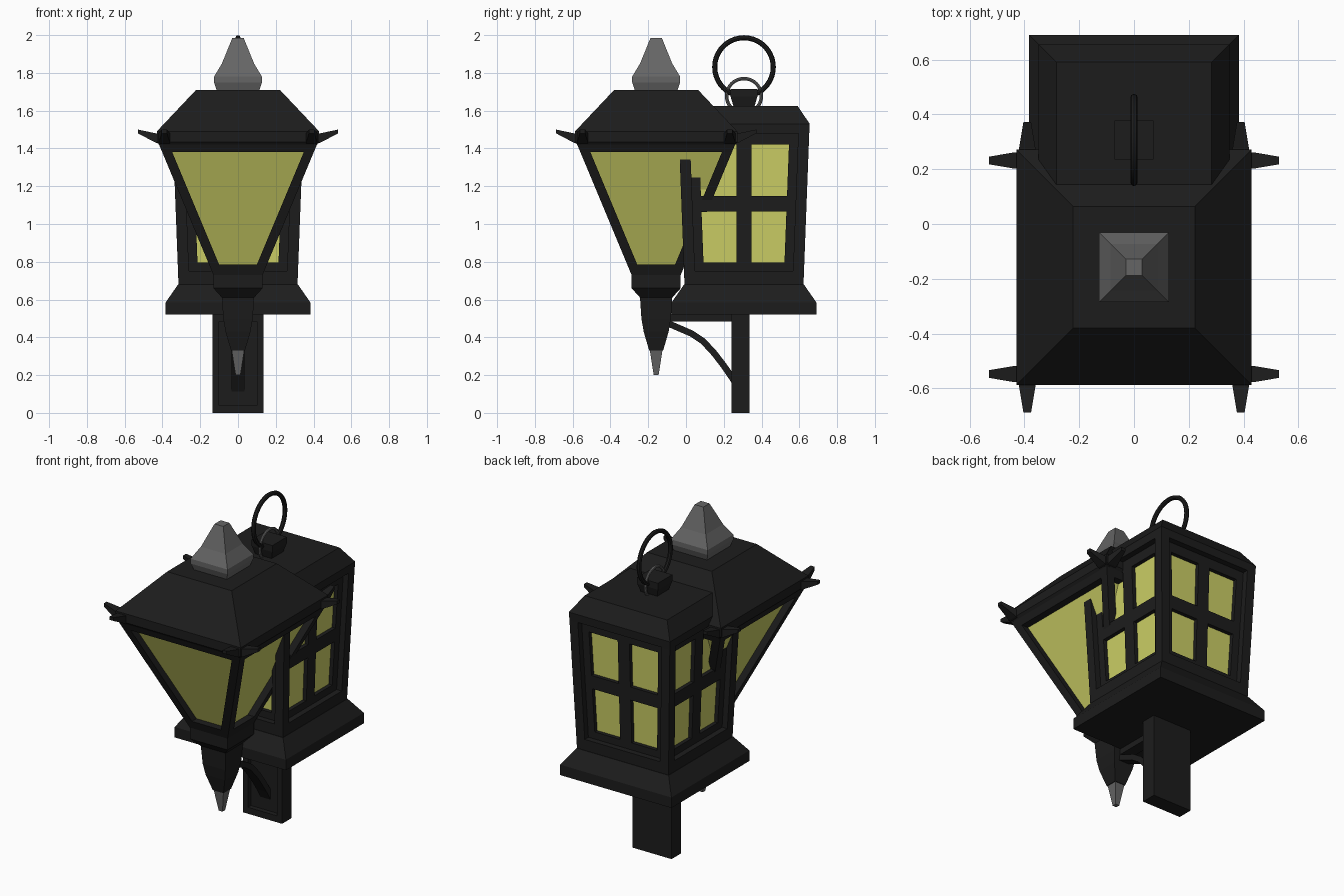
import bpy, bmesh, math
from mathutils import Vector, Matrix

if "Cube" in bpy.data.objects:
    bpy.data.objects.remove(bpy.data.objects["Cube"])

AY, BY = -0.158, 0.307   # centres of front and back lanterns


def material(name, c):
    m = bpy.data.materials.new(name)
    m.diffuse_color = (*c, 1)
    m.use_nodes = True
    m.node_tree.nodes["Principled BSDF"].inputs["Base Color"].default_value = m.diffuse_color
    return m


BLACK = material("black_metal", (0.012, 0.012, 0.012))
GLASS = material("yellow_glass", (0.6, 0.62, 0.13))
STEEL = material("grey_metal", (0.13, 0.13, 0.13))


def finish(name, bm, mat, cy=0.0):
    bmesh.ops.recalc_face_normals(bm, faces=bm.faces)
    me = bpy.data.meshes.new(name)
    bm.to_mesh(me)
    bm.free()
    me.materials.append(mat)
    ob = bpy.data.objects.new(name, me)
    ob.location.y = cy
    bpy.context.collection.objects.link(ob)
    return ob


def skin(bm, rings):
    """Closed loft through four-point rings."""
    rs = [[bm.verts.new(p) for p in r] for r in rings]
    for a, b in zip(rs, rs[1:]):
        for i in range(4):
            j = (i + 1) % 4
            bm.faces.new((a[i], a[j], b[j], b[i]))
    bm.faces.new(rs[0])
    bm.faces.new(rs[-1])


def rect(z, x0, x1, y0, y1):
    return [(x0, y0, z), (x1, y0, z), (x1, y1, z), (x0, y1, z)]


def square_stack(name, profile, mat, cy):
    bm = bmesh.new()
    skin(bm, [rect(z, -h, h, -h, h) for h, z in profile])
    return finish(name, bm, mat, cy)


def box(bm, x0, x1, y0, y1, z0, z1):
    skin(bm, [rect(z0, x0, x1, y0, y1), rect(z1, x0, x1, y0, y1)])


def four_sides(name, ring_sets, mat, cy):
    """Repeat lofts on all four sides of a lantern."""
    bm = bmesh.new()
    for k in range(4):
        R = Matrix.Rotation(k * math.pi / 2, 3, 'Z')
        for rings in ring_sets:
            skin(bm, [[R @ Vector(p) for p in r] for r in rings])
    return finish(name, bm, mat, cy)


# ---------- front lantern ----------
def ha(z):
    return 0.13 + 0.417 * (z - 0.73)


square_stack("front_roof", [(ha(1.38), 1.38), (0.418, 1.42), (0.43, 1.435),
                            (0.43, 1.49), (0.222, 1.71)], BLACK, AY)
square_stack("front_finial", [(0.11, 1.70), (0.127, 1.75), (0.127, 1.78), (0.10, 1.825),
                              (0.085, 1.85), (0.03, 1.985)], STEEL, AY)
square_stack("front_glass", [(ha(0.77) - 0.045, 0.77), (ha(1.39) - 0.045, 1.39)], GLASS, AY)
square_stack("front_collar", [(0.085, 0.61), (0.13, 0.66), (0.13, 0.73),
                              (ha(0.785), 0.785)], BLACK, AY)
square_stack("front_stem", [(0.037, 0.33), (0.066, 0.43), (0.078, 0.5), (0.086, 0.62)], BLACK, AY)
square_stack("front_tip", [(0.013, 0.2), (0.034, 0.335)], STEEL, AY)
four_sides("front_corner_posts",
           [[rect(z, ha(z) - 0.053, ha(z), -ha(z), -ha(z) + 0.053) for z in (0.75, 1.40)]],
           BLACK, AY)

# corner spikes, two at each corner
spikes = []
for u in (-0.39, 0.39):
    spikes.append([[(u - w, -r, z - t), (u + w, -r, z - t), (u + w, -r, z + t), (u - w, -r, z + t)]
                   for r, z, w, t in ((0.40, 1.45, 0.03, 0.03), (0.435, 1.455, 0.03, 0.025),
                                      (0.53, 1.49, 0.014, 0.01))])
four_sides("roof_spikes", spikes, BLACK, AY)


# ---------- back lantern ----------
def hb(z):
    return 0.315 + 0.038 * (z - 0.68)


square_stack("back_base", [(0.383, 0.52), (0.383, 0.585), (0.317, 0.68)], BLACK, BY)
square_stack("back_roof", [(hb(1.48), 1.48), (0.348, 1.53), (0.284, 1.625)], BLACK, BY)
square_stack("back_glass", [(hb(0.68) - 0.06, 0.68), (hb(1.49) - 0.06, 1.49)], GLASS, BY)
square_stack("back_lower_rail", [(hb(0.67), 0.67), (hb(0.75), 0.75)], BLACK, BY)
four_sides("back_corner_posts",
           [[rect(z, hb(z) - 0.058, hb(z), -hb(z), -hb(z) + 0.058) for z in (0.67, 1.49)]],
           BLACK, BY)


def bar(z0, z1, left, right):
    """Window bar, recessed from the outer frame."""
    return [rect(z, left(z), right(z), -hb(z) + 0.036, -hb(z) + 0.075) for z in (z0, z1)]


def edge(z):
    return hb(z) - 0.058


def pane(z):
    return hb(z) - 0.105


four_sides("back_window_bars", [
    bar(0.74, 1.49, lambda z: -0.04, lambda z: 0.04),
    bar(0.74, 1.49, pane, edge),
    bar(0.74, 1.49, lambda z: -edge(z), lambda z: -pane(z)),
    bar(0.74, 0.795, lambda z: -edge(z), edge),
    bar(1.065, 1.148, lambda z: -edge(z), edge),
    bar(1.42, 1.49, lambda z: -edge(z), edge)], BLACK, BY)
square_stack("ring_block", [(0.055, 1.62), (0.071, 1.675), (0.071, 1.715)], BLACK, BY)

# hanging rings
for name, R, r, z, mat in (("hanging_ring", 0.155, 0.0135, 1.831, BLACK),
                           ("small_ring", 0.092, 0.009, 1.678, STEEL)):
    bpy.ops.mesh.primitive_torus_add(major_radius=R, minor_radius=r, major_segments=40,
                                     minor_segments=8, location=(0, BY, z),
                                     rotation=(0, math.pi / 2, 0))
    ring = bpy.context.object
    ring.name = name
    ring.data.materials.append(mat)
    bpy.ops.object.shade_smooth_by_angle()

# ---------- wall plate with raised rim ----------
bm = bmesh.new()
box(bm, -0.135, 0.135, 0.27, 0.335, 0, 0.53)
for s in (-1, 1):
    box(bm, min(s * 0.135, s * 0.1), max(s * 0.135, s * 0.1), 0.24, 0.275, 0, 0.53)
box(bm, -0.1, 0.1, 0.24, 0.275, 0, 0.04)
box(bm, -0.1, 0.1, 0.24, 0.275, 0.485, 0.53)
finish("wall_plate", bm, BLACK)

# ---------- support beam and curved arm ----------
bm = bmesh.new()
box(bm, -0.035, 0.035, -0.12, 0.26, 0.485, 0.525)
finish("support_beam", bm, BLACK)

path = [Vector((0, y, z)) for y, z in ((-0.12, 0.485), (-0.04, 0.45), (0.03, 0.42), (0.09, 0.38),
                                       (0.15, 0.315), (0.20, 0.25), (0.245, 0.185), (0.285, 0.12))]
rings = []
for i, p in enumerate(path):
    t = (path[min(i + 1, len(path) - 1)] - path[max(i - 1, 0)]).normalized()
    n = Vector((0, -t.z, t.y)) * 0.017
    x = Vector((0.035, 0, 0))
    rings.append([p - x - n, p + x - n, p + x + n, p - x + n])
bm = bmesh.new()
skin(bm, rings)
finish("curved_arm", bm, BLACK)
